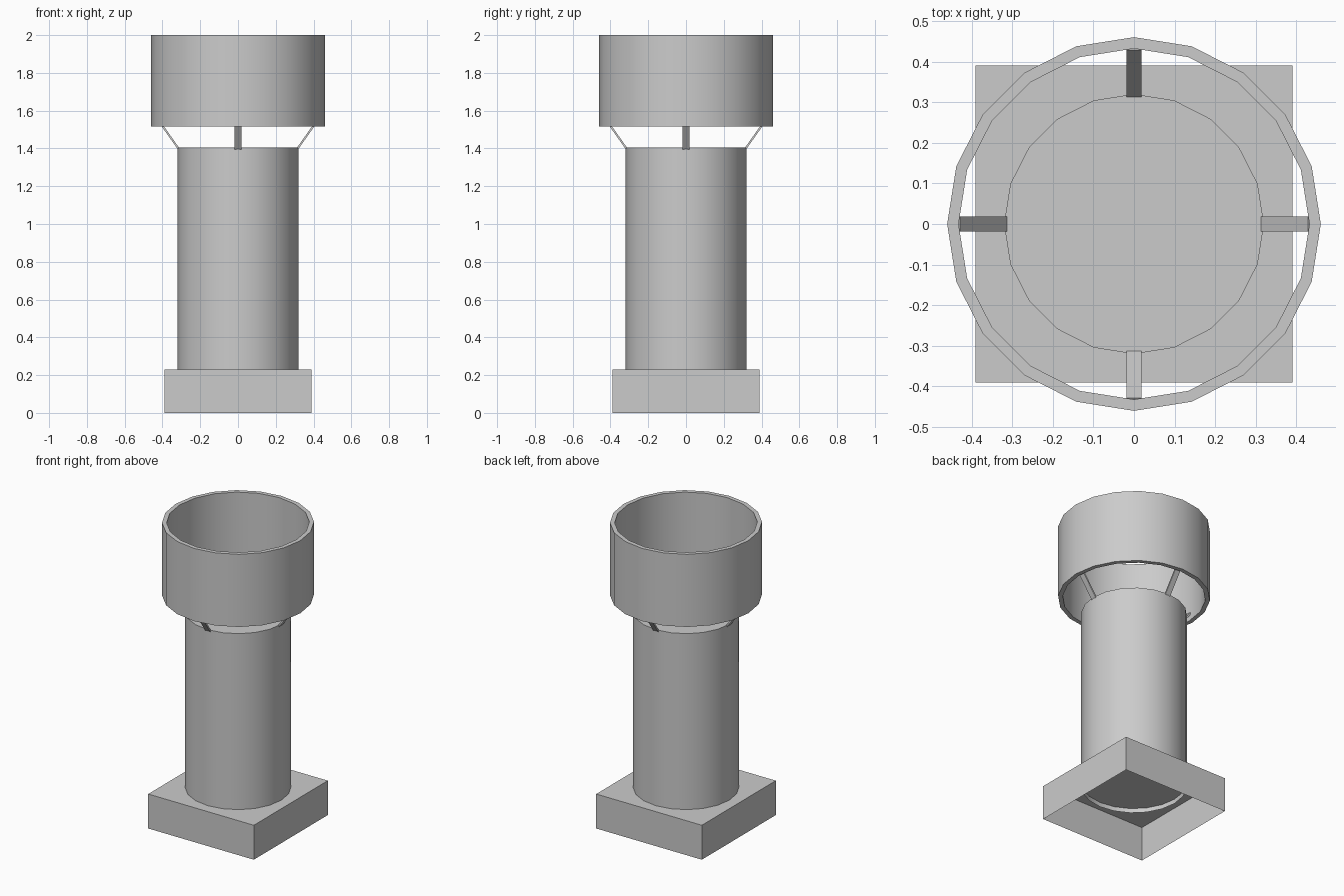
import bpy
import bmesh
import math
from mathutils import Matrix, Vector

if "Cube" in bpy.data.objects:
    bpy.data.objects.remove(bpy.data.objects["Cube"], do_unlink=True)

SIDES = 20

grey = bpy.data.materials.new("light_grey")
grey.use_nodes = True
colour = (0.6, 0.6, 0.6, 1)
grey.diffuse_color = colour
grey.node_tree.nodes["Principled BSDF"].inputs["Base Color"].default_value = colour


def finish(bm, name, smooth=False):
    """Turn a bmesh into a named, coloured object."""
    mesh = bpy.data.meshes.new(name)
    bm.to_mesh(mesh)
    bm.free()
    mesh.materials.append(grey)
    obj = bpy.data.objects.new(name, mesh)
    bpy.context.collection.objects.link(obj)
    if smooth:
        bpy.ops.object.select_all(action="DESELECT")
        obj.select_set(True)
        bpy.context.view_layer.objects.active = obj
        bpy.ops.object.shade_smooth_by_angle(angle=math.radians(35))
    return obj


def ring(bm, radius, z):
    return [bm.verts.new((radius * math.cos(2 * math.pi * i / SIDES),
                          radius * math.sin(2 * math.pi * i / SIDES), z))
            for i in range(SIDES)]


def bridge(bm, a, b):
    for i in range(SIDES):
        j = (i + 1) % SIDES
        bm.faces.new((a[i], a[j], b[j], b[i]))


def drop_bottom(bm):
    bm.normal_update()
    low = [f for f in bm.faces if f.normal.z < -0.9]
    bmesh.ops.delete(bm, geom=low, context="FACES_ONLY")


# Square plinth, hollow underneath
bm = bmesh.new()
bmesh.ops.create_cube(bm, size=1, matrix=Matrix.Translation((0, 0, 0.115))
                      @ Matrix.Diagonal((0.78, 0.78, 0.23, 1)))
drop_bottom(bm)
finish(bm, "plinth")

# Round shaft, closed on top and open below, set slightly into the plinth
bm = bmesh.new()
low, high = ring(bm, 0.32, 0.2), ring(bm, 0.32, 1.405)
bridge(bm, low, high)
bm.faces.new(high)
finish(bm, "shaft", smooth=True)

# Open collar with a thick wall
bm = bmesh.new()
loops = [ring(bm, r, z) for r, z in
         ((0.46, 1.515), (0.46, 2.0), (0.432, 2.0), (0.432, 1.515))]
for k in range(4):
    bridge(bm, loops[k], loops[(k + 1) % 4])
finish(bm, "collar", smooth=True)

# Four sloping straps joining the shaft to the collar
start, end = Vector((0.31, 0, 1.392)), Vector((0.432, 0, 1.565))
along = (end - start).normalized()
across = Vector((0, 1, 0))
frame = Matrix((along, across, along.cross(across))).transposed().to_4x4()
for i, side in enumerate(("left", "back", "right", "front")):
    bm = bmesh.new()
    bmesh.ops.create_cube(
        bm, size=1,
        matrix=Matrix.Rotation(i * math.pi / 2, 4, "Z")
        @ Matrix.Translation((start + end) / 2) @ frame
        @ Matrix.Diagonal(((end - start).length, 0.038, 0.01, 1)))
    finish(bm, side + "_strap")
